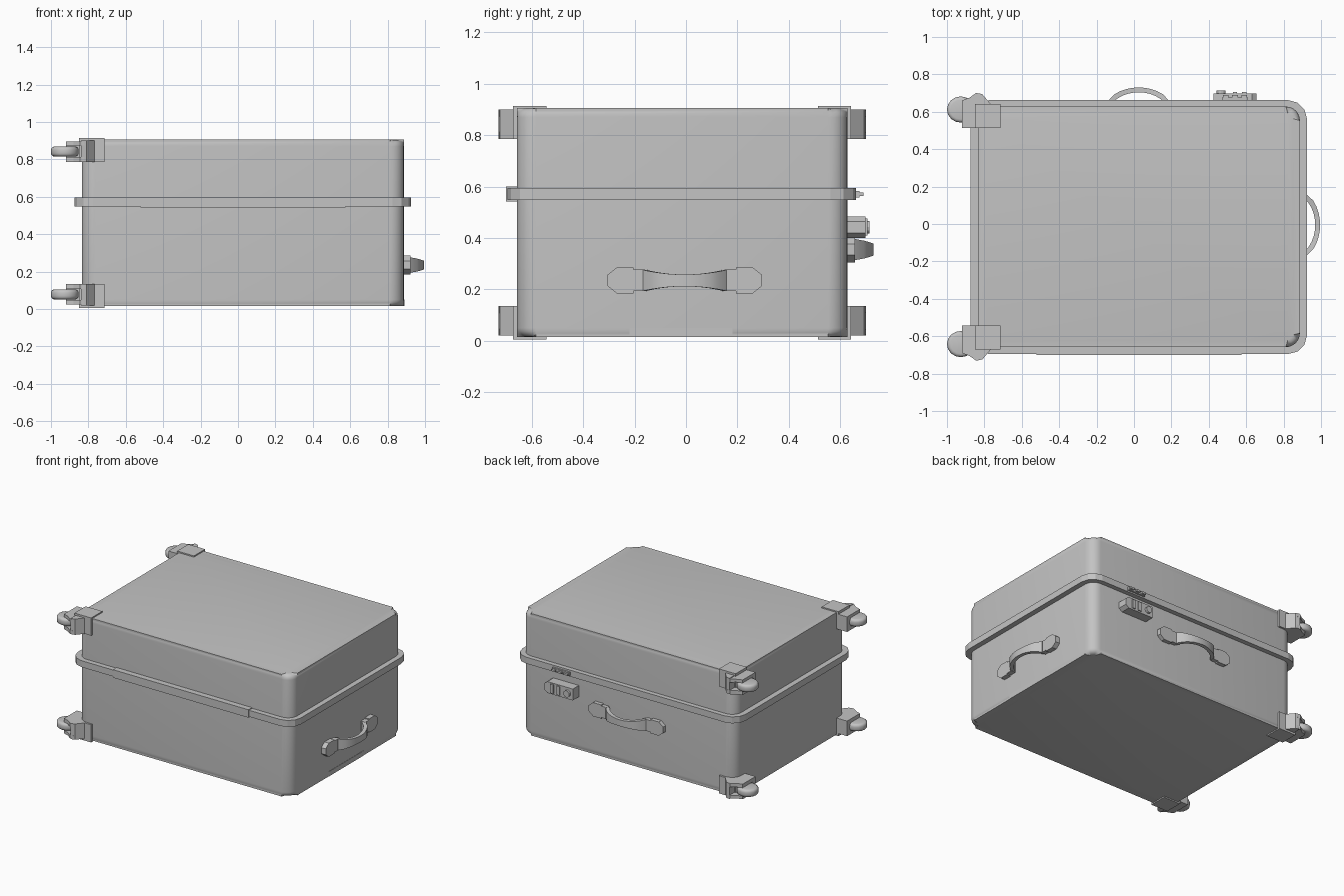
import bpy, bmesh, math

if "Cube" in bpy.data.objects:
    bpy.data.objects.remove(bpy.data.objects["Cube"])

grey = bpy.data.materials.new("suitcase grey")
grey.diffuse_color = (0.55, 0.55, 0.55, 1)
grey.use_nodes = True
grey.node_tree.nodes["Principled BSDF"].inputs["Base Color"].default_value = grey.diffuse_color
CY, CZ = -0.015, 0.46   # mirror planes of the case


def finish(bm, name, smooth=True):
    bmesh.ops.recalc_face_normals(bm, faces=bm.faces)
    me = bpy.data.meshes.new(name)
    bm.to_mesh(me)
    bm.free()
    ob = bpy.data.objects.new(name, me)
    bpy.context.collection.objects.link(ob)
    me.materials.append(grey)
    if smooth:
        bpy.ops.object.select_all(action='DESELECT')
        ob.select_set(True)
        bpy.context.view_layer.objects.active = ob
        bpy.ops.object.shade_smooth_by_angle(angle=math.radians(32))
    return ob


def add_prism(bm, pts, z0, z1, place=lambda p: p):
    """Extrude a flat outline from z0 to z1, then place every point."""
    lo = [bm.verts.new(place((x, y, z0))) for x, y in pts]
    hi = [bm.verts.new(place((x, y, z1))) for x, y in pts]
    n = len(pts)
    bm.faces.new(lo[::-1])
    bm.faces.new(hi)
    for i in range(n):
        bm.faces.new((lo[i], lo[(i + 1) % n], hi[(i + 1) % n], hi[i]))


def rect(x0, x1, y0, y1):
    return [(x0, y0), (x1, y0), (x1, y1), (x0, y1)]


def rounded(x0, x1, y0, y1, r, n):
    out = []
    for i, (cx, cy) in enumerate([(x1 - r, y1 - r), (x0 + r, y1 - r), (x0 + r, y0 + r), (x1 - r, y0 + r)]):
        for k in range(n + 1):
            a = math.pi / 2 * (i + k / n)
            out.append((cx + r * math.cos(a), cy + r * math.sin(a)))
    return out


# case body with rounded corners and softened top and bottom rims
bm = bmesh.new()
add_prism(bm, rounded(-0.835, 0.887, -0.658, 0.628, 0.075, 6), 0.015, 0.905)
rims = [e for e in bm.edges if abs(e.verts[0].co.z - e.verts[1].co.z) < 1e-5]
bmesh.ops.bevel(bm, geom=rims, offset=0.035, segments=4, profile=0.5, affect='EDGES')
finish(bm, "case_body")

# seam band and long hinge on the front
bm = bmesh.new()
add_prism(bm, rounded(-0.875, 0.925, -0.695, 0.662, 0.1, 3), 0.548, 0.595)
finish(bm, "seam_band", False)
bm = bmesh.new()
add_prism(bm, rect(-0.52, 0.575, -0.70, -0.64), 0.542, 0.6)
finish(bm, "hinge", False)

# low foot rail on the handle end
bm = bmesh.new()
add_prism(bm, rect(0.84, 0.889, -0.22, 0.18), 0.015, 0.05)
finish(bm, "foot_rail", False)

# four caster corners, mirrored front/back and top/bottom
HOUSING = [(-0.84, 0.513), (-0.84, 0.70), (-0.81, 0.693), (-0.765, 0.64), (-0.765, 0.513)]
FORK = [(-0.83, 0.53), (-0.92, 0.55), (-0.92, 0.66), (-0.88, 0.675), (-0.845, 0.70), (-0.82, 0.697)]
for sy, side in ((1, "back"), (-1, "front")):
    for sz, level in ((1, "upper"), (-1, "lower")):
        def place(p):
            return (p[0], CY + sy * (p[1] - CY), CZ + sz * (p[2] - CZ))
        bm = bmesh.new()
        add_prism(bm, rect(-0.85, -0.715, 0.513, 0.642), 0.785, 0.914, place)
        add_prism(bm, HOUSING, 0.785, 0.90, place)
        add_prism(bm, FORK, 0.873, 0.895, place)
        add_prism(bm, FORK, 0.785, 0.812, place)
        add_prism(bm, rect(-0.92, -0.83, 0.513, 0.55), 0.785, 0.895, place)
        finish(bm, f"{level}_{side}_caster_housing", False)
        # wheel lies flat between the fork arms
        bm = bmesh.new()
        disc = [(-0.926 + 0.074 * math.cos(i * math.pi / 8), 0.612 + 0.07 * math.sin(i * math.pi / 8))
                for i in range(16)]
        add_prism(bm, disc, 0.815, 0.869, place)
        rims = [e for e in bm.edges if abs(e.verts[0].co.z - e.verts[1].co.z) < 1e-5]
        bmesh.ops.bevel(bm, geom=rims, offset=0.018, segments=3, profile=0.5, affect='EDGES')
        finish(bm, f"{level}_{side}_wheel")


def handle(name, place):
    """place takes (along, across, outward)."""
    # end mounts with chamfered outer corners
    bm = bmesh.new()
    for s in (1, -1):
        mount = [(0.155, -0.042), (0.2, -0.042), (0.2, -0.05), (0.265, -0.05), (0.3, -0.022),
                 (0.3, 0.022), (0.265, 0.05), (0.2, 0.05), (0.2, 0.042), (0.155, 0.042)]
        add_prism(bm, [(s * a, b) for a, b in mount], -0.01, 0.037, place)
    finish(bm, name + "_mounts", False)
    # arched strap, narrow in the middle
    bm = bmesh.new()
    rings, n = [], 10
    for i in range(n + 1):
        t = -1 + 2 * i / n
        w = 0.023 + 0.018 * t * t
        o = 0.038 + 0.072 * math.sqrt(max(0, 1 - 0.95 * t * t)) - 0.016 * (t * t)
        inner = o - 0.026
        rings.append([bm.verts.new(place(p)) for p in (
            (0.163 * t, -w, o), (0.163 * t, w, o), (0.15 * t, w, inner), (0.15 * t, -w, inner))])
    for a, b in zip(rings, rings[1:]):
        for k in range(4):
            bm.faces.new((a[k], a[(k + 1) % 4], b[(k + 1) % 4], b[k]))
    bm.faces.new(rings[0])
    bm.faces.new(rings[-1][::-1])
    finish(bm, name + "_strap")


handle("end_handle", lambda p: (0.885 + p[2], -0.005 + p[0], 0.235 + p[1]))
handle("side_handle", lambda p: (0.025 + p[0], 0.62 + p[2], 0.355 + p[1]))

# combination lock below the band: case, dials and button


def on_back(p):
    return (p[0], p[2], p[1])


bm = bmesh.new()
add_prism(bm, [(0.425, 0.4), (0.63, 0.4), (0.655, 0.42), (0.655, 0.465), (0.63, 0.483), (0.425, 0.483)],
          0.61, 0.698, on_back)
finish(bm, "lock_case", False)
bm = bmesh.new()
for x in (0.54, 0.59):
    add_prism(bm, rect(x - 0.012, x + 0.012, 0.41, 0.475), 0.69, 0.706, on_back)
finish(bm, "lock_dials", False)
bm = bmesh.new()
add_prism(bm, [(0.466 + 0.024 * math.cos(i * math.pi / 6), 0.442 + 0.024 * math.sin(i * math.pi / 6))
               for i in range(12)], 0.69, 0.714, on_back)
finish(bm, "lock_button", False)

# zip pulls clipped to the band above the lock
bm = bmesh.new()
add_prism(bm, rect(0.47, 0.61, 0.558, 0.582), 0.65, 0.675, on_back)
for x in (0.49, 0.54, 0.59):
    add_prism(bm, rect(x - 0.015, x + 0.015, 0.563, 0.577), 0.66, 0.69, on_back)
finish(bm, "zip_pulls", False)
